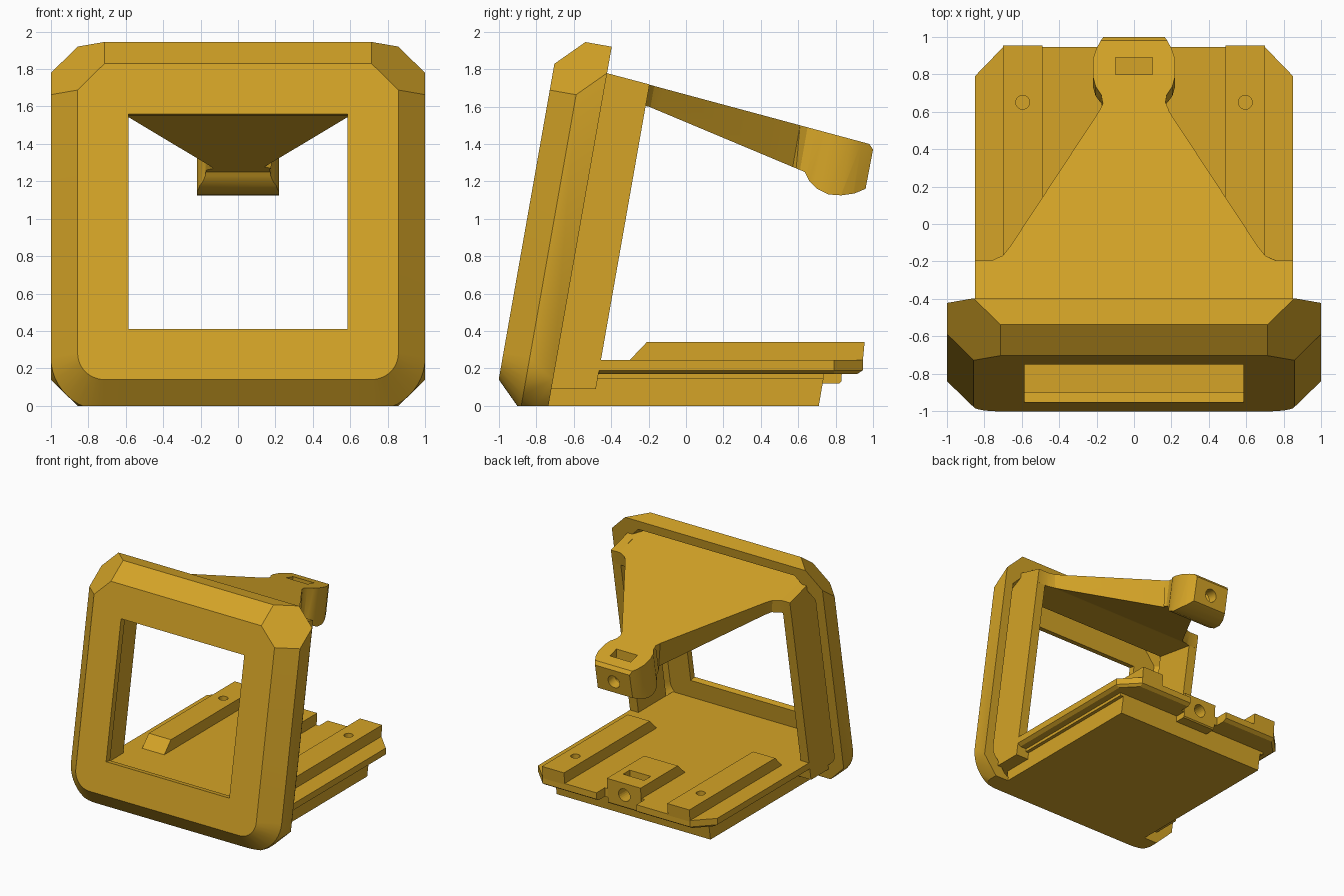
import bpy, bmesh, math
from mathutils import Vector, Matrix

if "Cube" in bpy.data.objects:
    bpy.data.objects.remove(bpy.data.objects["Cube"])

TILT = math.radians(10)
S, C = math.sin(TILT), math.cos(TILT)

mat = bpy.data.materials.new("golden_tan")
mat.diffuse_color = (0.66, 0.37, 0.02, 1)
mat.use_nodes = True
mat.node_tree.nodes["Principled BSDF"].inputs["Base Color"].default_value = mat.diffuse_color


def tilted(x, u, v):
    """Point on the leaning frame: u runs up its face, v runs backwards."""
    return Vector((x, -1.026 + u * S + v * C, u * C - v * S))


def finish(name, bm):
    bmesh.ops.recalc_face_normals(bm, faces=bm.faces)
    me = bpy.data.meshes.new(name)
    bm.to_mesh(me)
    bm.free()
    me.materials.append(mat)
    ob = bpy.data.objects.new(name, me)
    bpy.context.collection.objects.link(ob)
    return ob


def prism(name, pts, lo, hi, place):
    """Extrude a 2D outline; place(a, b, t) maps outline and depth to 3D."""
    bm = bmesh.new()
    a = [bm.verts.new(place(p, q, lo)) for p, q in pts]
    b = [bm.verts.new(place(p, q, hi)) for p, q in pts]
    bm.faces.new(a)
    bm.faces.new(b[::-1])
    n = len(pts)
    for i in range(n):
        j = (i + 1) % n
        bm.faces.new((a[i], b[i], b[j], a[j]))
    return finish(name, bm)


def side(y, z, x):
    return (x, y, z)


def plan(x, y, z):
    return (x, y, z)


def box(name, x0, x1, y0, y1, z0, z1):
    return prism(name, [(x0, y0), (x1, y0), (x1, y1), (x0, y1)], z0, z1, plan)


def both(half):
    """Complete an outline by mirroring it in x."""
    return half + [(-x, y) for x, y in reversed(half)]


def hull(name, points):
    bm = bmesh.new()
    for p in points:
        bm.verts.new(p)
    r = bmesh.ops.convex_hull(bm, input=bm.verts)
    junk = {g for g in r["geom_interior"] + r["geom_unused"] if isinstance(g, bmesh.types.BMVert)}
    bmesh.ops.delete(bm, geom=[v for v in junk if v.is_valid], context='VERTS')
    bmesh.ops.dissolve_limit(bm, angle_limit=0.01, verts=bm.verts, edges=bm.edges)
    return finish(name, bm)


def boolean(ob, tool, op='DIFFERENCE'):
    m = ob.modifiers.new("cut", 'BOOLEAN')
    m.object, m.operation, m.solver = tool, op, 'EXACT'
    bpy.context.view_layer.objects.active = ob
    bpy.ops.object.modifier_apply(modifier=m.name)
    bpy.data.objects.remove(tool, do_unlink=True)


def smooth(ob, degrees):
    bpy.ops.object.select_all(action='DESELECT')
    ob.select_set(True)
    bpy.context.view_layer.objects.active = ob
    bpy.ops.object.shade_smooth_by_angle(angle=math.radians(degrees))


def drill(ob, center, r, length, rot=Matrix()):
    bm = bmesh.new()
    bmesh.ops.create_cone(bm, cap_ends=True, segments=24, radius1=r, radius2=r,
                          depth=length, matrix=Matrix.Translation(center) @ rot)
    boolean(ob, finish("drill", bm))


# --- Bezel: chamfered leaning frame, rounded at its lower corners ---
def arc(r):
    return [(0.714 + r * math.cos(t), 0.286 - r * math.sin(t))
            for t in (math.pi / 2 * i / 12 for i in range(13))]


sections = [
    both([(0.714, 1.857), (0.857, 1.714)] + arc(0.143)),
    both([(0.714, 2.0), (1, 1.714)] + arc(0.286)),
    both([(0.857, 2.0), (1, 1.857), (1, 0.193), (0.807, 0)]),
]


def shell(name, depths, scale):
    return hull(name, [tilted(x * scale, 1 + (u - 1) * scale, v)
                       for sec, v in zip(sections, depths) for x, u in sec])


bezel = shell("bezel", (0, 0.143, 0.286), 1)
boolean(bezel, box("floor_cut", -2, 2, -2, 2, -1, 0))
boolean(bezel, shell("cavity", (0.055, 0.17, 0.35), 0.92))
boolean(bezel, prism("window", [(-.585, .416), (.585, .416), (.585, 1.584), (-.585, 1.584)],
                     -0.1, 0.2, tilted))
smooth(bezel, 15)


# --- Body behind the bezel: side walls and bottom bar ---
def roof(y):
    return 1.78 - 0.268 * (y + 0.43)


def lean(v, z):
    """y on the leaning plane v at height z."""
    return -1.026 + v / C + z * S / C


FRONT = 0.15
wall = [(lean(FRONT, .09), .09), (lean(.52, .09), .09), (lean(.52, 1.715), roof(-.2)),
        (lean(FRONT, 1.8), roof(lean(FRONT, 1.8)))]
for s, label in ((1, "right"), (-1, "left")):
    prism(label + "_side_wall", wall, s * 0.77, s * 0.85, side)
prism("bottom_bar", [(lean(.06, .09), .09), (lean(.52, .09), .09),
                     (lean(.52, .245), .245), (lean(.06, .245), .245)], -0.77, 0.77, side)


# --- Top plate with tapering arm and clamp head ---
def arm_place(x, y, drop):
    """Sides lean with the frame; the tapering part narrows downwards."""
    if -.18 < y < .62:
        x -= math.copysign(0.2 * drop, x)
    return (x, y - drop * S / C, roof(y) - drop)


arm = prism("top_arm", both([(.85, -.8), (.85, -.195), (.76, -.195), (.71, -.17), (.67, -.12),
                             (.19, .61), (.168, .65), (.175, .69), (.205, .735), (.22, .79),
                             (.22, .88), (.2, .94), (.155, 1.02)]), -0.02, 0.5, arm_place)
top_front = lean(FRONT, 1.8)
boolean(arm, prism("arm_profile", [(top_front, roof(top_front)), (.98, 1.40), (1.0, 1.37),
                                   (.96, 1.16), (.9, 1.135), (.83, 1.125), (.76, 1.13),
                                   (.7, 1.16), (.66, 1.2), (.635, 1.25), (-.2, 1.6),
                                   (lean(FRONT, 1.66), 1.66)], -1, 1, side), 'INTERSECT')
boolean(arm, box("nut_slot", -.1, .1, .8, .89, 1.19, 1.6))
drill(arm, (0, .93, 1.27), .055, .24, Matrix.Rotation(math.radians(80), 4, 'X'))
smooth(arm, 28)

# --- Base: tray, stepped band and overhanging plate ---
prism("tray", [(-.74, 0), (.71, 0), (.735, .145), (-.74, .145)], -.73, .73, side)
box("tray_band", -.76, .76, -.72, .735, .145, .175)


def plate_outline(d):
    return both([(.85 - d, -.5), (.85 - d, .79), (.70, .945 - d)])


plate = hull("base_plate", [(x, y, z) for z, d in ((.17, .03), (.19, 0), (.245, 0))
                            for x, y in plate_outline(d)])
boolean(plate, box("notch", -.19, .19, .83, 1.1, .1, .4))

# --- Rails with screw holes ---
for s, label in ((1, "right"), (-1, "left")):
    rail = prism(label + "_rail", [(-.31, .235), (-.21, .34), (.955, .34), (.945, .235)],
                 s * .49, s * .70, side)
    drill(rail, (s * .595, .65, .33), .037, .12)

# --- Rear clamp block on the base, set into the notch ---
block = prism("rear_clamp_block", [(.23, .235), (.34, .34), (.845, .34), (.83, .13),
                                   (.82, .12), (.70, .12), (.70, .235)], -.16, .16, side)
for tool in (block, plate):
    boolean(tool, box("nut_slot", -.1, .1, .62, .71, .19, .5))
    drill(tool, (0, .8, .235), .055, .24, Matrix.Rotation(math.radians(90), 4, 'X'))
